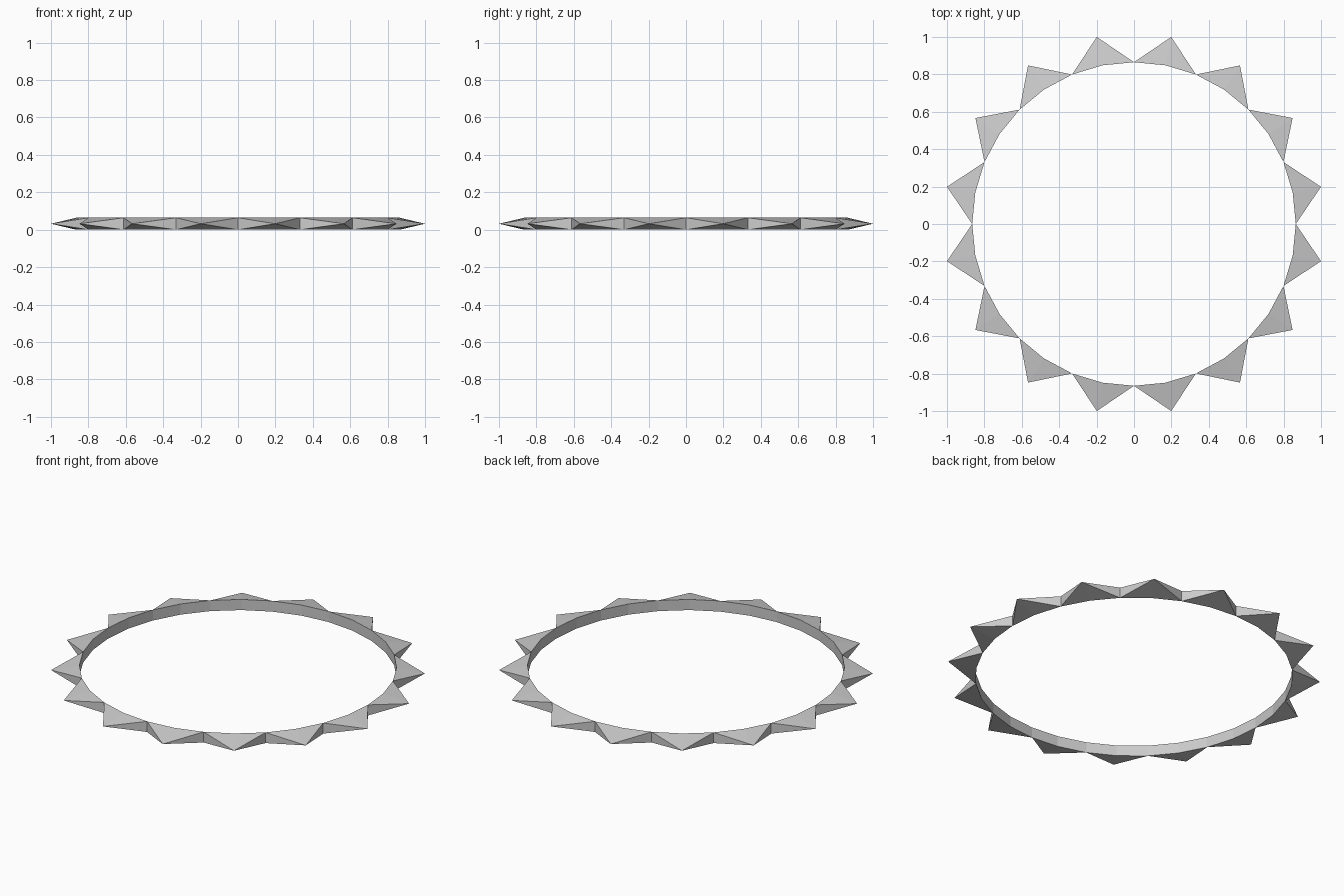
import bpy, bmesh
from math import cos, sin, pi

if "Cube" in bpy.data.objects:
    bpy.data.objects.remove(bpy.data.objects["Cube"])

TEETH = 16
R_RING, R_TIP, H = 0.865, 1.0196, 0.064
STEP = 2 * pi / TEETH

bm = bmesh.new()


def vert(radius, angle, z):
    return bm.verts.new((radius * cos(angle), radius * sin(angle), z))


# Bottom and top loops of the 32-sided inner band
bottom = [vert(R_RING, i * STEP / 2, 0) for i in range(2 * TEETH)]
top = [vert(R_RING, i * STEP / 2, H) for i in range(2 * TEETH)]

# One pointed tooth over every two band segments
for i in range(TEETH):
    a, m, b = 2 * i, 2 * i + 1, (2 * i + 2) % (2 * TEETH)
    tip = vert(R_TIP, (i + 0.5) * STEP, H / 2)
    for p, q in ((a, m), (m, b)):
        bm.faces.new((top[q], top[p], tip))                       # upper slope
        bm.faces.new((bottom[p], bottom[q], tip))                 # lower slope
        bm.faces.new((bottom[q], bottom[p], top[p], top[q]))      # inner wall
    bm.faces.new((top[a], bottom[a], tip))                        # flanks
    bm.faces.new((bottom[b], top[b], tip))

mesh = bpy.data.meshes.new("spiked_ring")
bm.to_mesh(mesh)
bm.free()
ring = bpy.data.objects.new("spiked_ring", mesh)
bpy.context.collection.objects.link(ring)
